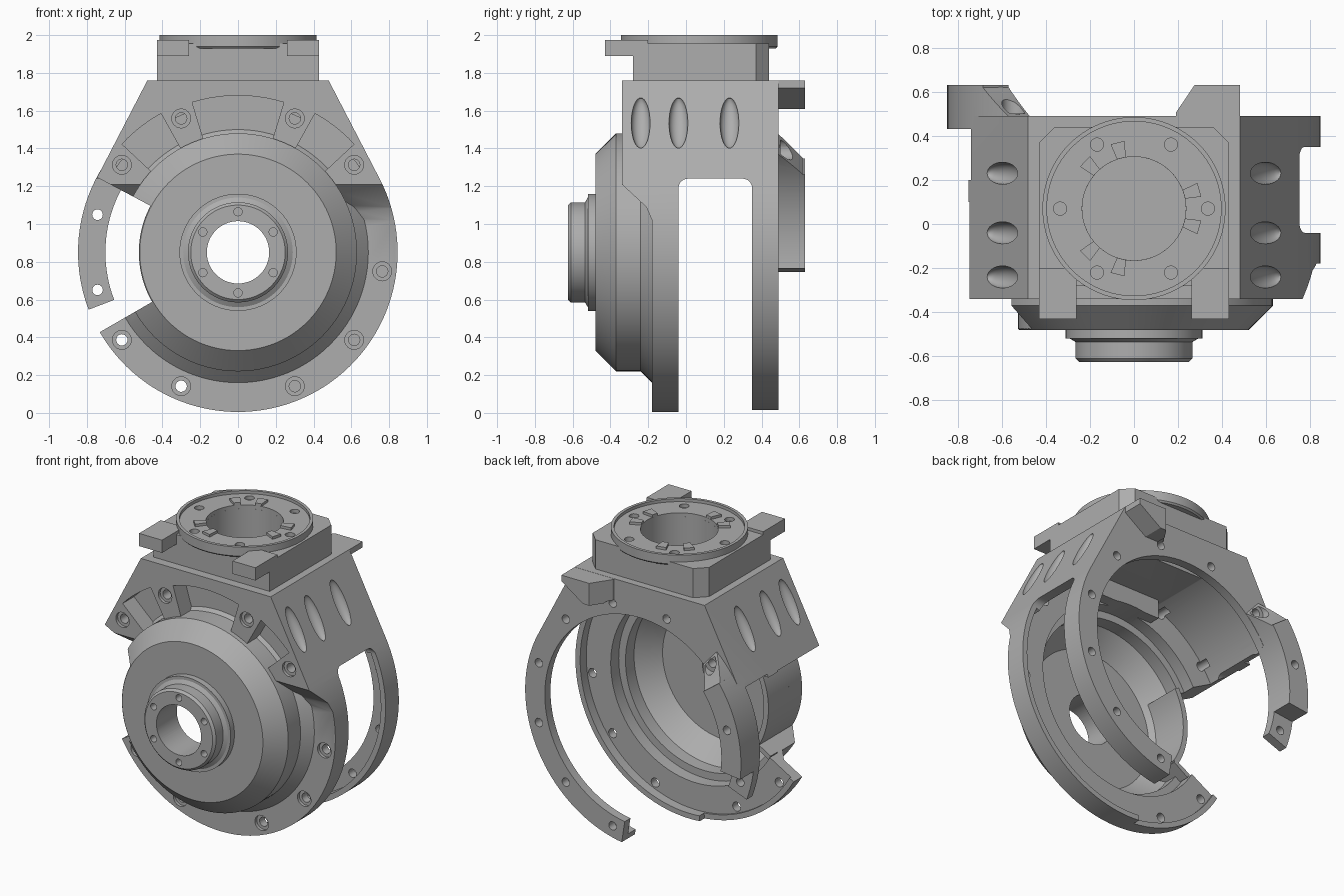
import bpy, bmesh
from math import sin, cos, radians, pi
from mathutils import Matrix, Vector

cube = bpy.data.objects.get("Cube")
if cube:
    bpy.data.objects.remove(cube, do_unlink=True)

grey = bpy.data.materials.new("cast_grey")
grey.use_nodes = True
tone = (0.42, 0.42, 0.42, 1)
grey.diffuse_color = tone
grey.node_tree.nodes["Principled BSDF"].inputs["Base Color"].default_value = tone
CZ = 0.85      # height of the main axis
R = 0.845      # flange radius
CY = 0.07      # depth of the vertical connector axis


def finish(name, bm):
    bmesh.ops.remove_doubles(bm, verts=bm.verts, dist=1e-5)
    bmesh.ops.recalc_face_normals(bm, faces=bm.faces)
    me = bpy.data.meshes.new(name)
    bm.to_mesh(me)
    bm.free()
    me.materials.append(grey)
    ob = bpy.data.objects.new(name, me)
    bpy.context.collection.objects.link(ob)
    return ob


def prism(name, pts, d0, d1, axis="y"):
    place = {"x": lambda u, v, d: (d, u, v), "y": lambda u, v, d: (u, d, v),
             "z": lambda u, v, d: (u, v, d)}[axis]
    bm = bmesh.new()
    a = [bm.verts.new(place(u, v, d0)) for u, v in pts]
    b = [bm.verts.new(place(u, v, d1)) for u, v in pts]
    bm.faces.new(a)
    bm.faces.new(b)
    for i in range(len(pts)):
        j = (i + 1) % len(pts)
        bm.faces.new((a[i], a[j], b[j], b[i]))
    return finish(name, bm)


def box(name, x0, x1, y0, y1, z0, z1):
    return prism(name, [(x0, y0), (x1, y0), (x1, y1), (x0, y1)], z0, z1, "z")


def disc(name, u, v, r, d0, d1, axis="y", n=24):
    return prism(name, [(u + r * cos(2 * pi * i / n), v + r * sin(2 * pi * i / n))
                        for i in range(n)], d0, d1, axis)


def polar(angle, r):
    t = radians(angle)
    return r * cos(t), CZ + r * sin(t)


def sector(name, a0, a1, r0, r1, y0, y1, y1_end=None):
    """Ring segment around the main axis; its back face may ramp."""
    y1_end = y1 if y1_end is None else y1_end
    n = max(2, int((a1 - a0) / 3))
    bm, rows = bmesh.new(), []
    for i in range(n + 1):
        yb = y1 + (y1_end - y1) * i / n
        a = a0 + (a1 - a0) * i / n
        row = []
        for r, y in ((r0, y0), (r1, y0), (r1, yb), (r0, yb)):
            x, z = polar(a, r)
            row.append(bm.verts.new((x, y, z)))
        rows.append(row)
    for p, q in zip(rows, rows[1:]):
        for k in range(4):
            bm.faces.new((p[k], p[(k + 1) % 4], q[(k + 1) % 4], q[k]))
    bm.faces.new(rows[0])
    bm.faces.new(rows[-1])
    return finish(name, bm)


def lathe(name, profile, vertical=False, closed=False, n=96):
    """Turn (radius, depth) points about the main or the connector axis."""
    bm = bmesh.new()
    make = lambda r, d: (r, CY, d) if vertical else (r, d, CZ)
    vs = [bm.verts.new(make(r, d)) for r, d in profile]
    es = [bm.edges.new(e) for e in zip(vs, vs[1:])]
    if closed:
        es.append(bm.edges.new((vs[-1], vs[0])))
    bmesh.ops.spin(bm, geom=vs + es, cent=(0, CY, 0) if vertical else (0, 0, CZ),
                   axis=(0, 0, 1) if vertical else (0, 1, 0),
                   angle=2 * pi, steps=n, use_merge=True)
    return finish(name, bm)


def combine(target, tool, op="DIFFERENCE"):
    m = target.modifiers.new("combine", "BOOLEAN")
    m.operation, m.object, m.solver = op, tool, "EXACT"
    graph = bpy.context.evaluated_depsgraph_get()
    me = bpy.data.meshes.new_from_object(target.evaluated_get(graph))
    target.modifiers.clear()
    target.data = me
    bpy.data.objects.remove(tool, do_unlink=True)


# Yoke body: drop-shaped outline with tangent shoulders
arc = [polar(152.2 + (235.6 * i / 80), R) for i in range(81)]
body = prism("yoke_body", arc + [(0.48, 1.76), (-0.48, 1.76)], -0.34, 0.49)

# Fork gap with rounded upper corners, and the thinner front flange
gap = [(-0.04, -1), (0.35, -1)]
for cy, start in ((0.30, 0), (0.01, 90)):
    gap += [(cy + 0.05 * cos(radians(start + a)), 1.19 + 0.05 * sin(radians(start + a)))
            for a in range(0, 91, 15)]
combine(body, prism("gap", gap, -1.2, 1.2, "x"))
combine(body, prism("front_relief", [(-0.5, 1.24), (-0.34, 1.21), (-0.21, 1.09),
                                     (-0.18, 1.02), (-0.18, -1), (-0.5, -1)], -1.2, 1.2, "x"))

# Wide inner cavity leaving thin rims, and the rear opening
combine(body, disc("cavity", 0, CZ, 0.785, -0.105, 0.43, n=96))
combine(body, sector("rim_recess", 205, 385, 0.6, 0.81, -0.105, 0.43))
combine(body, disc("bore", 0, CZ, 0.70, 0.1, 0.8, n=96))
combine(body, box("well_floor", -0.28, 0.28, -0.14, 0.34, 1.595, 1.68), "UNION")
combine(body, box("pocket_backing", -0.22, 0.22, -0.15, -0.03, 1.47, 1.67), "UNION")

# Front pockets around the dome
for a0, a1, r1 in ((73, 107, 0.83), (43, 61, 0.84), (119, 137, 0.84)):
    combine(body, sector("pocket", a0, a1, 0.5, r1, -0.5, -0.22))

# Stepped dome and hub, then the hollow inside
combine(body, lathe("dome", [(0, -0.12), (0.69, -0.12), (0.69, -0.18), (0.63, -0.24), (0.63, -0.37),
                             (0.52, -0.48), (0.31, -0.48), (0.31, -0.52), (0.29, -0.52),
                             (0.265, -0.535), (0.265, -0.61), (0.25, -0.625), (0, -0.625)]), "UNION")
combine(body, lathe("hollow", [(0, 0.1), (0.63, 0.1), (0.63, -0.19), (0.58, -0.19), (0.58, -0.28),
                               (0.46, -0.41), (0.165, -0.41), (0.165, -0.8), (0, -0.8)]))

# Side opening with its closing walls, and the open part of the rear ring
combine(body, sector("side_opening", 152, 210, 0.525, 1.2, -0.8, 0.1))
for a0, a1, r0, r1, y0 in ((150, 212, 0.49, 0.525, -0.45), (149, 152, 0.5, 0.625, -0.36),
                           (210, 213, 0.5, 0.625, -0.36)):
    combine(body, sector("opening_wall", a0, a1, r0, r1, y0, -0.12), "UNION")
combine(body, sector("rear_opening", 151, 279, 0.3, 1.2, 0.2, 0.8))
combine(body, sector("flange_step", 209, 265, 0.5, 1.0, -0.09, 0.1))

# Offset rear arm
for a0, a1, y0, y1, y2 in ((132, 145, 0.44, 0.485, 0.63), (144, 187, 0.43, 0.63, 0.63),
                           (186, 201, 0.43, 0.49, 0.49)):
    combine(body, sector("rear_arm", a0, a1, 0.702, R + 0.002, y0, y1, y2), "UNION")

# Corner tab with a slanted inner side and undercut outer side
tab = prism("corner_tab", [(0.19, 1.759), (0.48, 1.759), (0.48, 1.72), (0.32, 1.61),
                           (0.19, 1.61)], 0.47, 0.63)
combine(tab, prism("tab_slant", [(0.18, 0.49), (0.288, 0.65), (0.1, 0.65)], 1.5, 1.9, "z"))
combine(body, tab, "UNION")

# Bolt holes: front flange, rear ring and hub
for a in (37, 67, 113, 143, -7.5, -37, -67, -113, -143):
    x, z = polar(a, 0.77)
    face = -0.34 if 0 < a else -0.18
    combine(body, disc("counterbore", x, z, 0.05, face - 0.1, face + 0.02))
    combine(body, disc("bolt_hole", x, z, 0.03, face - 0.1, -0.05))
for a in range(-75, 200, 30):
    x, z = polar(a, 0.77)
    combine(body, disc("rear_hole", x, z, 0.028, 0.38, 0.8))
x, z = polar(135, 0.77)
combine(body, disc("arm_counterbore", x, z, 0.055, 0.5, 0.8))
for a in range(30, 390, 60):
    x, z = polar(a, 0.215)
    combine(body, disc("hub_hole", x, z, 0.022, -0.7, -0.55, n=16))

# Scooped grooves on the sloping shoulders
for s in (1, -1):
    for y in (-0.24, -0.04, 0.23):
        bm = bmesh.new()
        bmesh.ops.create_uvsphere(bm, u_segments=24, v_segments=16, radius=1, matrix=(
            Matrix.Translation(Vector((s * 0.597, y, 1.535)))
            @ Matrix.Rotation(radians(-27.8 * s), 4, "Y")
            @ Matrix.Diagonal((0.045, 0.05, 0.15, 1))))
        combine(body, finish("groove", bm))
combine(body, disc("well", 0, CY, 0.235, 1.63, 1.9, "z", 64))

# Connector base with two front lugs
base = prism("connector_base", [(-0.43, -0.28), (0.43, -0.28), (0.43, 0.37), (0.36, 0.44),
                                (-0.36, 0.44), (-0.43, 0.37)], 1.755, 1.955, "z")
combine(base, disc("base_bore", 0, CY, 0.235, 1.6, 2.1, "z", 64))
lugs = []
for s, side in ((1, "left"), (-1, "right")):
    x0, x1 = sorted((s * 0.26, s * 0.43))
    lugs.append(box(side + "_lug", x0, x1, -0.43, -0.2, 1.89, 1.975))

# Connector ring with raised rim, holes and locking teeth
ring = lathe("connector_ring", [(0.235, 1.93), (0.405, 1.93), (0.415, 1.94), (0.415, 2.0),
                                (0.395, 2.0), (0.395, 1.98), (0.235, 1.98)], True, True)
for a in range(0, 360, 60):
    t = radians(a)
    combine(ring, disc("ring_hole", 0.335 * cos(t), CY + 0.335 * sin(t), 0.03, 1.95, 2.1, "z", 16))
teeth = []
for a in (0, 120, 240):
    for off in (-16, 16):
        pts = []
        for r, w in ((0.236, -5), (0.31, -6), (0.31, 6), (0.236, 5)):
            t = radians(a + off + w)
            pts.append((r * cos(t), CY + r * sin(t)))
        teeth.append(prism("locking_tooth", pts, 1.97, 1.997, "z"))

# Smooth curved faces, keep edges crisp
bpy.ops.object.select_all(action="DESELECT")
for ob in [body, base, ring] + lugs + teeth:
    ob.select_set(True)
    bpy.context.view_layer.objects.active = ob
    bpy.ops.object.shade_smooth_by_angle(angle=radians(25))
    ob.select_set(False)
